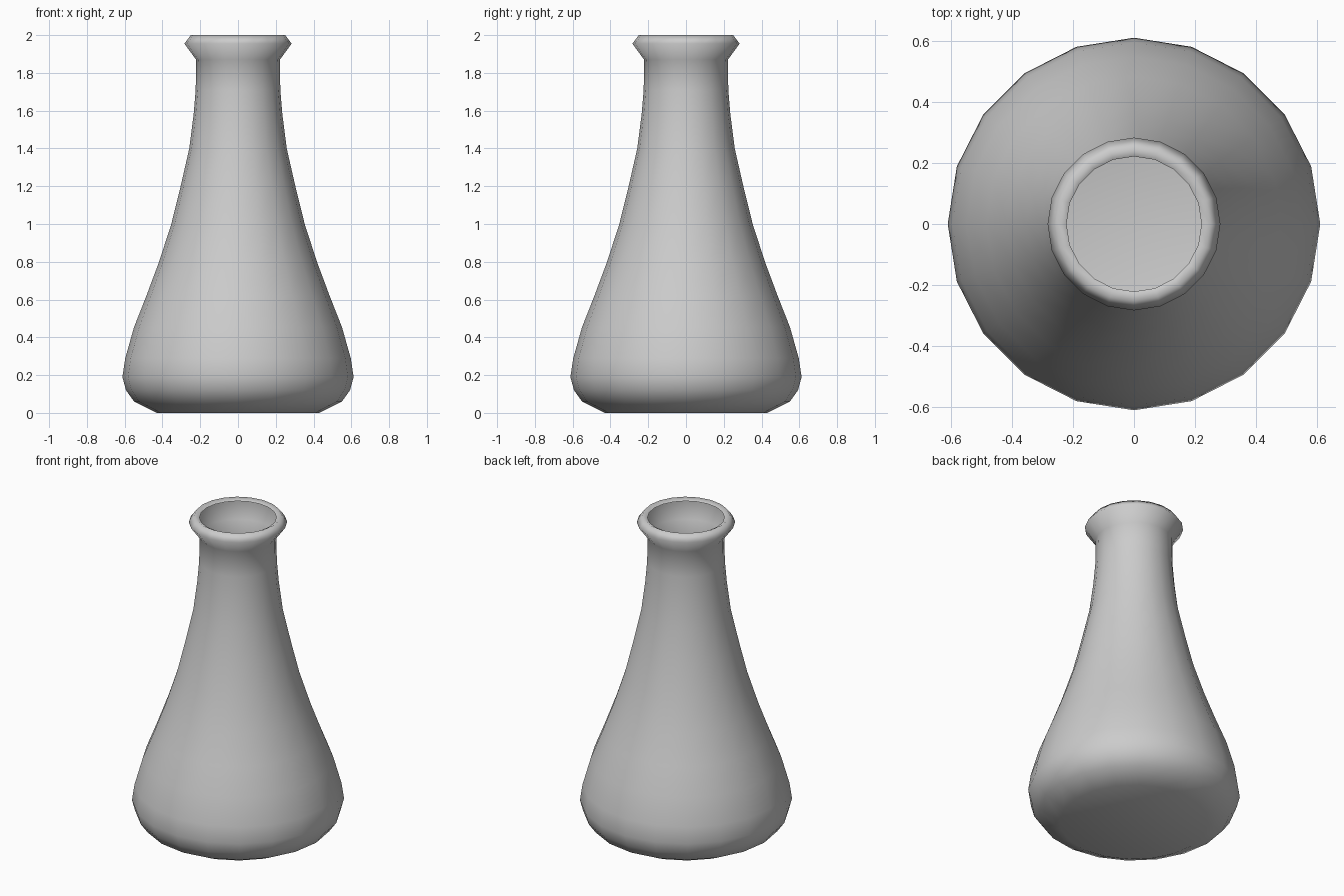
import bpy, bmesh
from math import cos, sin, tau

if "Cube" in bpy.data.objects:
    bpy.data.objects.remove(bpy.data.objects["Cube"])

SIDES = 20

# Flask outline (radius, height), from the base up to the inner edge of the lip
PROFILE = [(0.43, 0.0), (0.55, 0.06), (0.593, 0.12), (0.612, 0.19), (0.597, 0.29),
           (0.55, 0.455), (0.485, 0.62), (0.418, 0.80), (0.353, 1.0), (0.306, 1.19),
           (0.258, 1.40), (0.235, 1.58), (0.224, 1.71), (0.222, 1.87),
           (0.284, 1.955), (0.25, 2.0), (0.222, 1.985)]


def lathe(name, profile, sides):
    bm = bmesh.new()
    rings = [[bm.verts.new((r * cos(tau * i / sides), r * sin(tau * i / sides), z))
              for i in range(sides)] for r, z in profile]
    for low, high in zip(rings, rings[1:]):
        for i in range(sides):
            j = (i + 1) % sides
            bm.faces.new((low[i], low[j], high[j], high[i]))
    # Closed flat base, open mouth
    bm.faces.new(rings[0][::-1])
    for f in bm.faces:
        f.smooth = True
    mesh = bpy.data.meshes.new(name)
    bm.to_mesh(mesh)
    bm.free()
    obj = bpy.data.objects.new(name, mesh)
    bpy.context.collection.objects.link(obj)
    return obj


flask = lathe("flask", PROFILE, SIDES)
